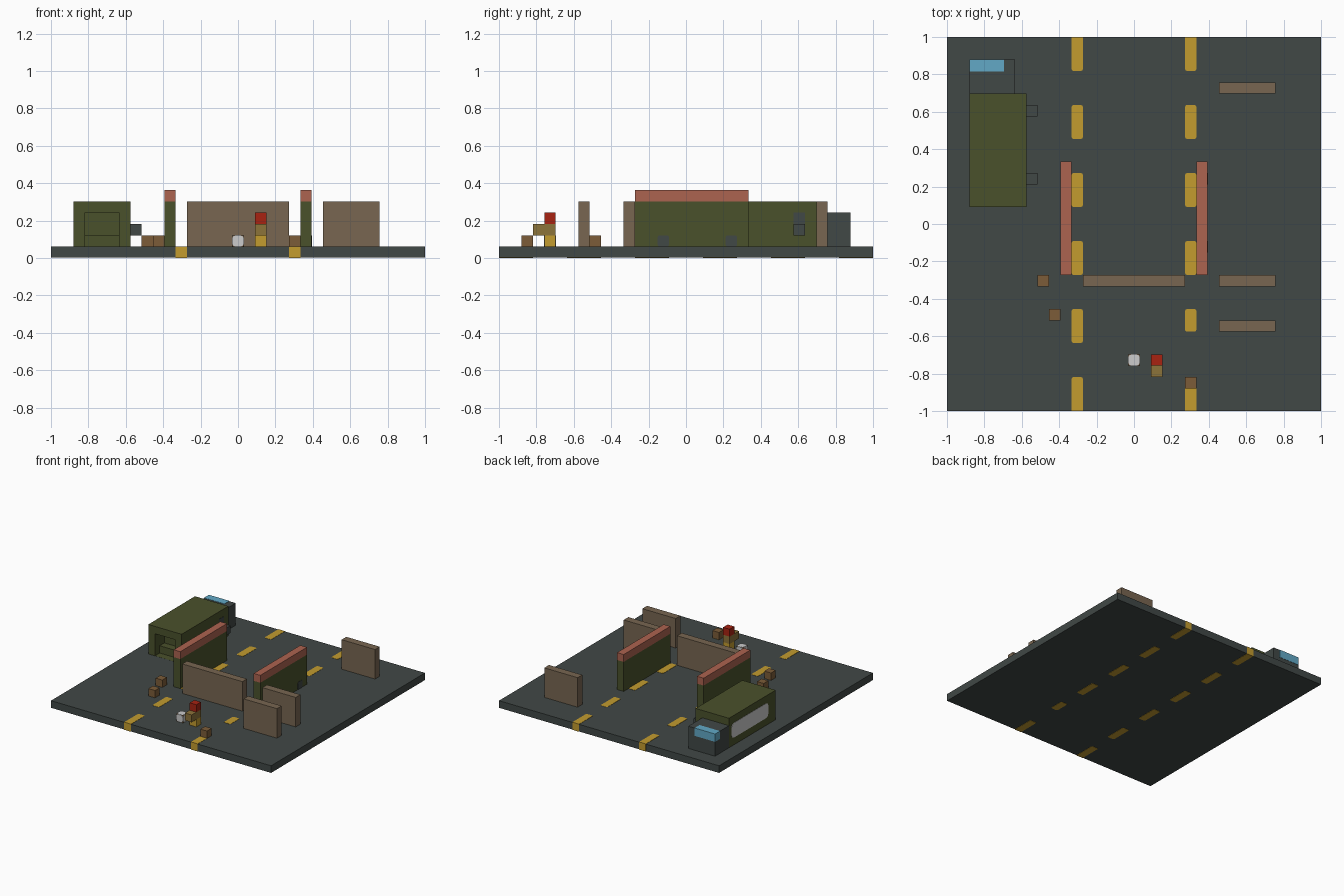
import bpy
import bmesh
from mathutils import Matrix, Vector

cube = bpy.data.objects.get("Cube")
if cube:
    bpy.data.objects.remove(cube, do_unlink=True)

U = 2 / 33   # block size; the layout is 33 blocks wide
E = 0.002    # how far painted plates stand proud


def material(name, hex_colour):
    rgb = [int(hex_colour[i:i + 2], 16) / 255 for i in (0, 2, 4)]
    lin = [((c + 0.055) / 1.055) ** 2.4 for c in rgb]
    m = bpy.data.materials.new(name)
    m.use_nodes = True
    m.diffuse_color = (*lin, 1)
    bsdf = next(n for n in m.node_tree.nodes if n.type == "BSDF_PRINCIPLED")
    bsdf.inputs["Base Color"].default_value = (*lin, 1)
    bsdf.inputs["Roughness"].default_value = 0.8
    return m


asphalt = material("asphalt grey", "414846")
yellow = material("road yellow", "C39C2F")
green = material("army green", "4A512B")
brick = material("brick red", "AC6350")
stone = material("stone brown", "786651")
wood = material("crate brown", "7C5C38")
tan = material("tan", "8C733A")
red = material("bright red", "A82211")
blue = material("window blue", "62A9C6")
white = material("pale grey", "CCCCCC")


def box(name, mat, x, y, z, grow=0.0, round_edges=None, axis=2):
    """Box given by block ranges; round_edges cuts the edges along one axis."""
    lo = Vector((x[0] * U - 1, y[0] * U - 1, z[0] * U)) - Vector((grow,) * 3)
    hi = Vector((x[1] * U - 1, y[1] * U - 1, z[1] * U)) + Vector((grow,) * 3)
    bm = bmesh.new()
    bmesh.ops.create_cube(bm, size=1, matrix=Matrix.LocRotScale(
        (lo + hi) / 2, None, hi - lo))
    if round_edges:
        # ends lying on the slab border stay square
        edges = [e for e in bm.edges
                 if abs((e.verts[0].co - e.verts[1].co).normalized()[axis]) > 0.9
                 and abs(e.verts[0].co.y) < 0.99]
        bmesh.ops.bevel(bm, geom=edges, offset=round_edges, segments=2,
                        profile=0.5, affect="EDGES")
    me = bpy.data.meshes.new(name)
    bm.to_mesh(me)
    bm.free()
    if mat:
        me.materials.append(mat)
    ob = bpy.data.objects.new(name, me)
    bpy.context.collection.objects.link(ob)
    return ob


# Ground slab, held slightly inside the stripes that run through it
slab = box("ground_slab", asphalt, (0, 33), (0, 33), (0, 1))
slab.scale = (1, 1 - E / 2, 1 - E / U)
slab.location.z = E

# Dashed road lines
for side, col in (("right", 10.99), ("left", 21)):
    for row in range(0, 33, 6):
        start = row + 1 if side == "left" and row == 6 else row
        stripe = box("road_stripe_" + side, yellow, (col, col + 1),
                     (start, row + 3), (0, 1 + E / U), round_edges=0.01)

# Two long walls with brick caps
for side, col in (("right", 10), ("left", 22)):
    box("long_wall_" + side, green, (col, col + 1), (12, 22), (1, 5))
    box("wall_cap_" + side, brick, (col, col + 1), (12, 22), (5, 6))
for row in (14, 20):
    box("wall_patch", asphalt, (23, 23 + E / U), (row, row + 1), (1, 2),
        round_edges=0.01, axis=0)

# Free-standing barriers
for x, row in (((12, 21), 11), ((24, 29), 11), ((24, 29), 7), ((24, 29), 28)):
    box("barrier", stone, x, (row, row + 1), (1, 5))

# Truck body with a stepped rear opening
body = box("truck_body", green, (2, 7), (18, 28), (1, 5))
for name, y, z in (("step_cutter", (17, 19), (1.01, 2.5)),
                   ("door_cutter", (17, 20), (2, 4))):
    cutter = box(name, green, (3, 6), y, z)
    cutter.hide_render = True
    cutter.hide_set(True)
    mod = body.modifiers.new(name, "BOOLEAN")
    mod.object = cutter
    mod.operation = "DIFFERENCE"
    mod.solver = "EXACT"
    bpy.context.view_layer.objects.active = body
    bpy.ops.object.modifier_apply(modifier=name)
    bpy.data.objects.remove(cutter, do_unlink=True)

# Truck cab, windscreen, side panel and fittings
box("truck_cab", asphalt, (2, 6), (28, 31), (1, 4))
box("windscreen", blue, (2, 5), (30, 31), (3, 4), grow=E)
box("side_panel", white, (2 - E / U, 2), (19.6, 27.5), (2, 4),
    round_edges=0.03, axis=0)
for row in (20, 26):
    box("side_fitting", asphalt, (7, 8), (row, row + 1), (2, 3))
box("side_vent", asphalt, (7, 7 + E / U), (26, 27), (3, 4))

# Crates
for x, y in ((8, 11), (9, 8), (21, 2)):
    box("crate", wood, (x, x + 1), (y, y + 1), (1, 2))

# Figure: legs, torso, head and forward arm
for name, mat, z in (("legs", yellow, 1), ("torso", tan, 2), ("head", red, 3)):
    box("figure_" + name, mat, (18, 19), (4, 5), (z, z + 1))
box("figure_arm", tan, (18, 19), (3, 4), (2, 3))

# Drum: a block with a pale rounded plate on each exposed side
span = [(16, 17), (4, 5), (1, 2)]
box("drum_block", wood, *span)
for axis in range(3):
    plate = list(span)
    lo, hi = span[axis]
    plate[axis] = (lo - E / U if axis < 2 else lo, hi + E / U)
    box("drum_plate", white, *plate, round_edges=0.018, axis=axis)
